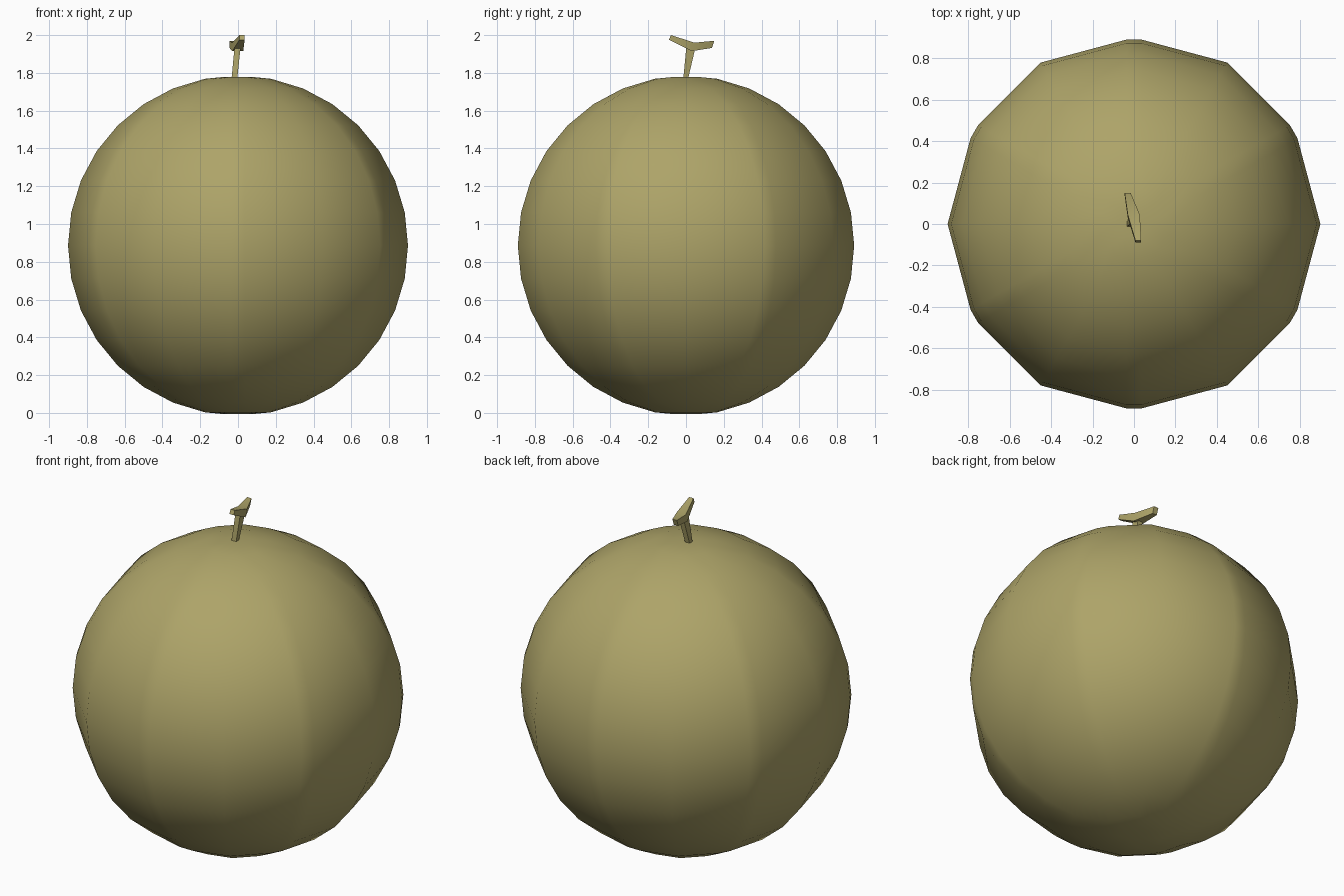
import bpy, bmesh, math

cube = bpy.data.objects.get("Cube")
if cube:
    bpy.data.objects.remove(cube, do_unlink=True)

RADIUS = 0.9
CENTRE_Z = 0.886

olive = bpy.data.materials.new("olive_rind")
olive.use_nodes = True
colour = (0.42, 0.37, 0.14, 1)
olive.diffuse_color = colour
olive.node_tree.nodes["Principled BSDF"].inputs["Base Color"].default_value = colour


def finish(bm, name, angle):
    """Turn a bmesh into a shaded object."""
    bmesh.ops.recalc_face_normals(bm, faces=bm.faces[:])
    mesh = bpy.data.meshes.new(name)
    bm.to_mesh(mesh)
    bm.free()
    mesh.materials.append(olive)
    obj = bpy.data.objects.new(name, mesh)
    bpy.context.collection.objects.link(obj)
    bpy.ops.object.select_all(action="DESELECT")
    obj.select_set(True)
    bpy.context.view_layer.objects.active = obj
    bpy.ops.object.shade_smooth_by_angle(angle=math.radians(angle))
    return obj


def loft(name, sections, angle):
    """Skin a row of four-cornered sections and cap both ends."""
    bm = bmesh.new()
    rings = [[bm.verts.new(p) for p in s] for s in sections]
    for a, b in zip(rings, rings[1:]):
        for i in range(4):
            j = (i + 1) % 4
            bm.faces.new((a[i], a[j], b[j], b[i]))
    bm.faces.new(rings[0])
    bm.faces.new(rings[-1])
    return finish(bm, name, angle)


# Round fruit: every second meridian is chamfered, which also flattens the poles
bm = bmesh.new()
bmesh.ops.create_uvsphere(bm, u_segments=12, v_segments=16, radius=RADIUS)


def on_ridge(vert):
    if math.hypot(vert.co.x, vert.co.y) < 0.01:
        return True
    turn = math.degrees(math.atan2(vert.co.y, vert.co.x)) % 60
    return abs(turn - 30) < 1


ridges = [e for e in bm.edges
          if all(on_ridge(v) for v in e.verts)
          and abs(e.verts[0].co.z - e.verts[1].co.z) > 0.01]
bmesh.ops.bevel(bm, geom=ridges, offset=0.037, offset_type="OFFSET",
                segments=1, profile=0.5, affect="EDGES")
bmesh.ops.translate(bm, verts=bm.verts[:], vec=(0, 0, CENTRE_Z))
finish(bm, "melon_body", 60)


# Leaning stem that widens upwards
def flat_section(x, y, z, hx, hy):
    return [(x - hx, y - hy, z), (x + hx, y - hy, z),
            (x + hx, y + hy, z), (x - hx, y + hy, z)]


loft("stem", [flat_section(-0.02, -0.003, 1.76, 0.015, 0.012),
              flat_section(-0.003, 0.025, 1.93, 0.016, 0.024)], 30)


# Bent crosspiece on top of the stem
def upright_section(y_low, y_high, x0, x1, z0, z1):
    return [(x0, y_low, z0), (x1, y_low, z0), (x1, y_high, z1), (x0, y_high, z1)]


loft("stem_crosspiece", [
    upright_section(0.137, 0.15, -0.045, -0.016, 1.932, 1.97),
    upright_section(0.03, 0.045, -0.03, 0.028, 1.915, 1.96),
    upright_section(-0.09, -0.08, 0.007, 0.035, 1.975, 2.0)], 30)
